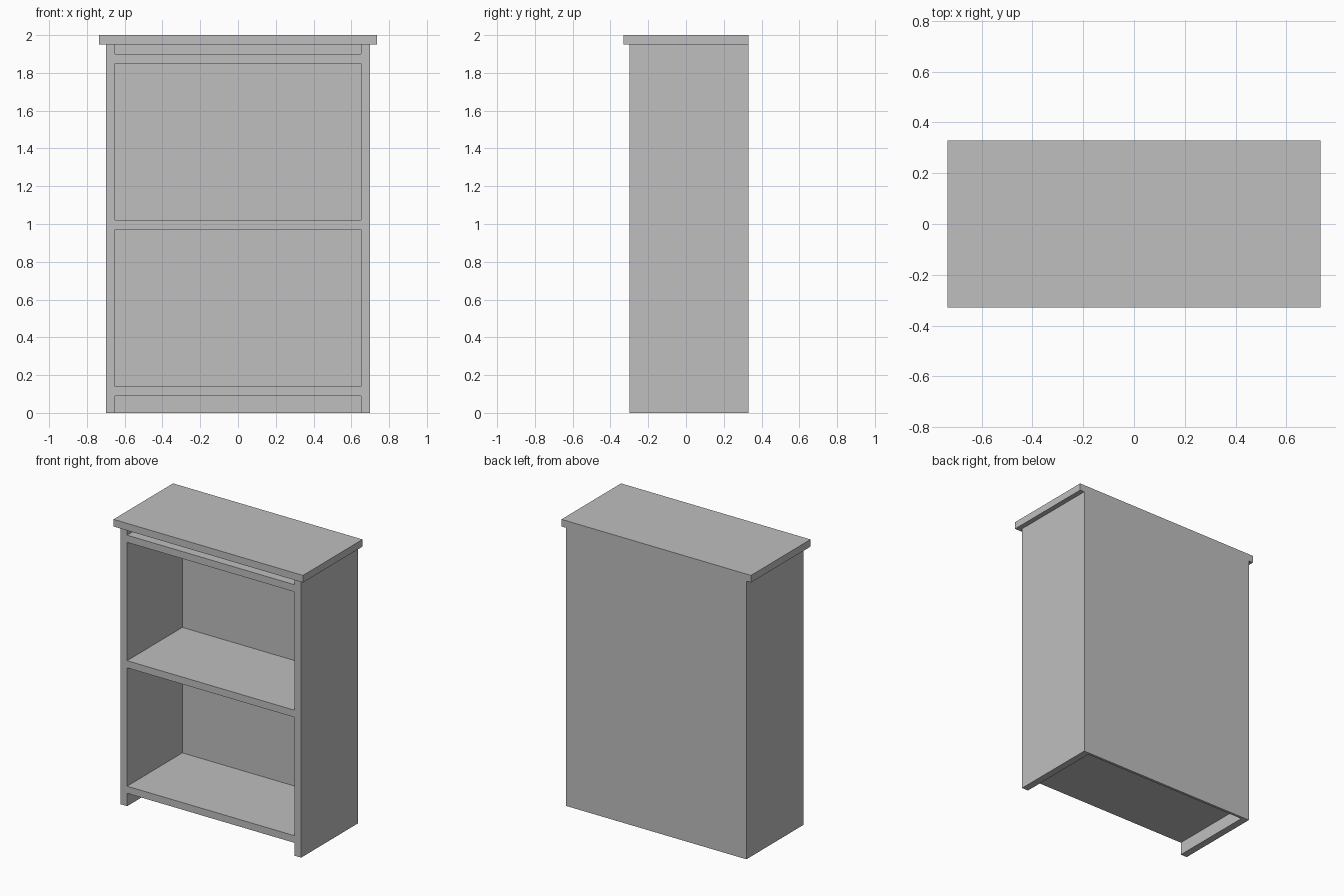
import bpy
import bmesh

if "Cube" in bpy.data.objects:
    bpy.data.objects.remove(bpy.data.objects["Cube"])

# Single painted finish
grey = bpy.data.materials.new("grey")
grey.diffuse_color = (0.52, 0.52, 0.52, 1.0)
grey.use_nodes = True
grey.node_tree.nodes["Principled BSDF"].inputs["Base Color"].default_value = grey.diffuse_color


def board(name, x, y, z):
    """Rectangular board spanning the given (min, max) ranges."""
    mesh = bpy.data.meshes.new(name)
    bm = bmesh.new()
    bmesh.ops.create_cube(bm, size=1.0)
    for v in bm.verts:
        v.co = [lo + (c + 0.5) * (hi - lo) for c, (lo, hi) in zip(v.co, (x, y, z))]
    bm.to_mesh(mesh)
    bm.free()
    mesh.materials.append(grey)
    obj = bpy.data.objects.new(name, mesh)
    bpy.context.collection.objects.link(obj)
    return obj


FRONT, BACK = -0.30, 0.33      # cabinet depth
OUTER, INNER = 0.70, 0.65      # half widths outside and inside the sides
TOP, BACK_FACE = 1.95, 0.312   # underside of the top, front of the back panel
THICK = 0.05

# Upright sides
board("left_side", (-OUTER, -INNER), (FRONT, BACK_FACE), (0, TOP))
board("right_side", (INNER, OUTER), (FRONT, BACK_FACE), (0, TOP))

# Back panel covering the full rear
board("back_panel", (-OUTER, OUTER), (BACK_FACE, BACK), (0, TOP))

# Horizontal boards between the sides
for name, z in (("bottom_shelf", 0.09), ("middle_shelf", 0.97), ("upper_board", 1.85)):
    board(name, (-INNER, INNER), (FRONT, BACK_FACE), (z, z + THICK))

# Overhanging top, flush with the back
board("top", (-0.735, 0.735), (-0.33, BACK), (TOP, 2.0))
